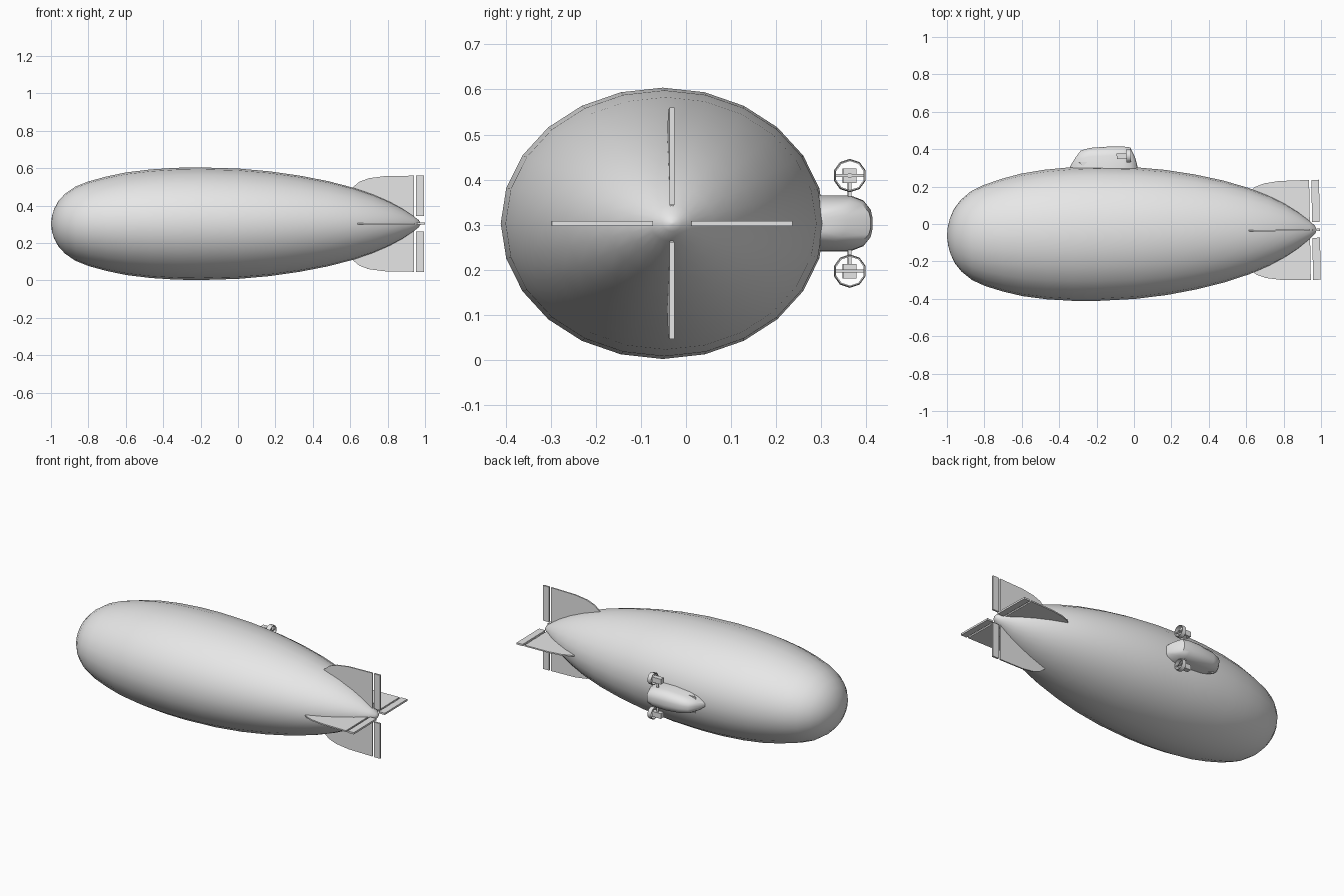
import bpy, bmesh, math
from mathutils import Matrix, Vector

cube = bpy.data.objects.get("Cube")
if cube:
    bpy.data.objects.remove(cube, do_unlink=True)

grey = bpy.data.materials.new("pale grey")
grey.use_nodes = True
grey.diffuse_color = (0.8, 0.8, 0.8, 1)
grey.node_tree.nodes["Principled BSDF"].inputs["Base Color"].default_value = (0.8, 0.8, 0.8, 1)

# The airship frame: x runs along the hull axis, which is yawed slightly
FRAME = Matrix.Translation((0, -0.048, 0.303)) @ Matrix.Rotation(0.0175, 4, 'Z')


def finish(name, bm, angle=30, local=Matrix()):
    bmesh.ops.recalc_face_normals(bm, faces=bm.faces)
    bm.transform(FRAME @ local)
    mesh = bpy.data.meshes.new(name)
    bm.to_mesh(mesh)
    bm.free()
    mesh.materials.append(grey)
    ob = bpy.data.objects.new(name, mesh)
    bpy.context.collection.objects.link(ob)
    bpy.ops.object.select_all(action='DESELECT')
    ob.select_set(True)
    bpy.context.view_layer.objects.active = ob
    bpy.ops.object.shade_smooth_by_angle(angle=math.radians(angle))
    return ob


def loft(name, rings, angle=30, caps=True, wrap=False):
    """Skin a row of equal-sized closed rings."""
    bm = bmesh.new()
    rows = [[bm.verts.new(p) for p in ring] for ring in rings]
    pairs = list(zip(rows, rows[1:])) + ([(rows[-1], rows[0])] if wrap else [])
    for a, b in pairs:
        for i in range(len(a)):
            j = (i + 1) % len(a)
            bm.faces.new((a[i], a[j], b[j], b[i]))
    if caps:
        bm.faces.new(rows[0])
        bm.faces.new(rows[-1])
    return finish(name, bm, angle)


def plate(name, outline, thickness, local=Matrix()):
    """Extrude an outline in the xy plane evenly to both sides."""
    bm = bmesh.new()
    face = bm.faces.new([bm.verts.new((x, y, -thickness / 2)) for x, y in outline])
    side = bmesh.ops.extrude_face_region(bm, geom=[face])
    verts = [v for v in side["geom"] if isinstance(v, bmesh.types.BMVert)]
    bmesh.ops.translate(bm, verts=verts, vec=(0, 0, thickness))
    return finish(name, bm, 30, local)


def circle(x, ry, rz, sides, cy=0, cz=0):
    return [(x, cy + ry * math.sin(i * math.tau / sides), cz + rz * math.cos(i * math.tau / sides))
            for i in range(sides)]


def box(name, centre, size):
    bm = bmesh.new()
    bmesh.ops.create_cube(bm, size=1, matrix=Matrix.Translation(centre) @ Matrix.Diagonal((*size, 1)))
    return finish(name, bm)


# Hull: oval sections along a teardrop profile
profile = [(-1, 0.004), (-0.995, 0.04), (-0.983, 0.08), (-0.96, 0.122), (-0.925, 0.16),
           (-0.87, 0.198), (-0.80, 0.226), (-0.705, 0.252), (-0.60, 0.274), (-0.47, 0.29),
           (-0.33, 0.299), (-0.20, 0.301), (0.0, 0.295), (0.17, 0.28), (0.33, 0.257),
           (0.48, 0.228), (0.615, 0.193), (0.72, 0.157), (0.81, 0.118), (0.88, 0.08),
           (0.94, 0.04), (0.968, 0.018), (0.976, 0.003)]
loft("hull", [circle(x, r * 1.195, r, 24) for x, r in profile], 60)

# Four tail fins, each with a narrow hinged control surface behind it
fin = [(0.60, 0.10), (0.60, 0.165), (0.615, 0.196), (0.65, 0.225), (0.70, 0.243), (0.78, 0.254),
       (0.941, 0.257), (0.941, 0.03), (0.90, 0.0), (0.75, 0.0)]
flap = [(0.953, 0.041), (0.953, 0.257), (0.994, 0.257), (0.994, 0.041)]
for label, quarter, reach in (("left", 0, 1.04), ("upper", 1, 1), ("right", 2, 1.04), ("lower", 3, 1)):
    turn = Matrix.Rotation(quarter * math.pi / 2, 4, 'X') @ Matrix.Diagonal((1, reach, 1, 1))
    plate(label + "_fin", fin, 0.008, turn)
    plate(label + "_control_surface", flap, 0.011, turn)

# Gondola: U-shaped sections, tapered to bow and stern
ROOT = 0.32
stations = [(-0.335, 0.010, 0.362), (-0.305, 0.030, 0.410), (-0.278, 0.042, 0.445),
            (-0.227, 0.054, 0.459), (-0.13, 0.062, 0.464), (-0.05, 0.060, 0.463),
            (-0.012, 0.050, 0.458), (0.013, 0.036, 0.405), (0.024, 0.022, 0.358)]
section = [(0, 1), (0.66, 1), (0.86, 0.82), (0.97, 0.5), (1, 0.2)]
section += [(h, -w) for h, w in reversed(section)]
loft("gondola", [[(x, ROOT + h * (top - ROOT), w * half) for h, w in section]
                 for x, half, top in stations], 40)

# Small cockpit windows on both flanks of the bow
plate("cockpit_windows", [(-0.292, 0.384), (-0.242, 0.384), (-0.265, 0.362)], 0.100)

# Ducted engines on struts, one on each flank
for label, side in (("upper", 1), ("lower", -1)):
    y, z = 0.412, side * 0.106
    box(label + "_engine", (-0.055, y, z), (0.06, 0.03, 0.032))
    box(label + "_strut", (-0.055, y, side * 0.075), (0.012, 0.008, 0.06))
    loft(label + "_duct", [circle(x, r, r, 10, y, z) for x, r in
                           ((-0.034, 0.037), (-0.008, 0.035), (-0.008, 0.032), (-0.034, 0.033))],
         40, caps=False, wrap=True)
    # Propeller blades and hub shaft inside the duct
    box(label + "_propeller", (-0.018, y, z), (0.004, 0.064, 0.006))
    box(label + "_shaft", (-0.02, y, z), (0.014, 0.008, 0.008))
